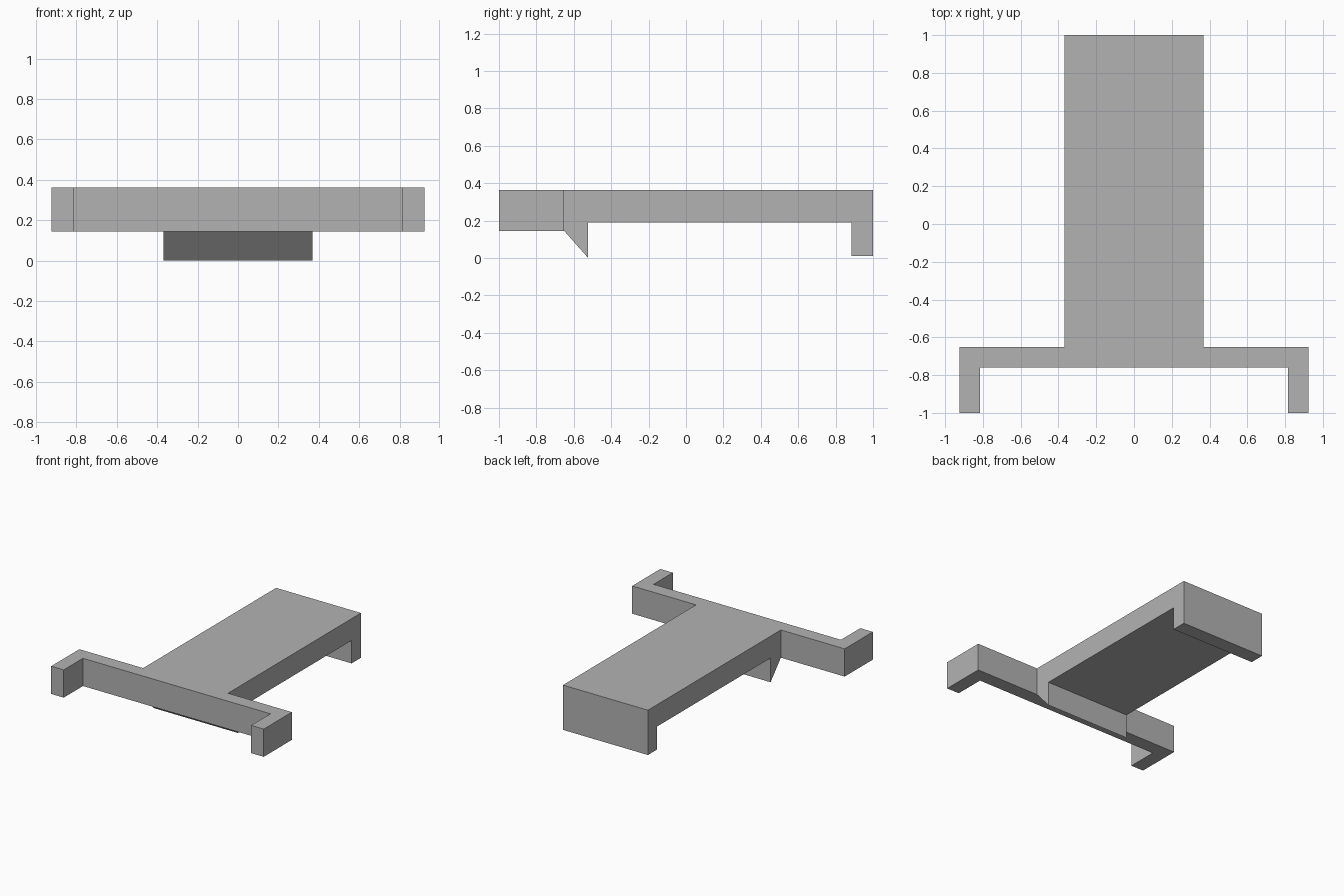
import bpy
import bmesh
from mathutils import Vector

cube = bpy.data.objects.get("Cube")
if cube:
    bpy.data.objects.remove(cube, do_unlink=True)

grey = bpy.data.materials.new("plain grey")
grey.use_nodes = True
colour = (0.45, 0.45, 0.45, 1)
grey.diffuse_color = colour
grey.node_tree.nodes["Principled BSDF"].inputs["Base Color"].default_value = colour

TOP, BAR_BOTTOM, UNDERSIDE = 0.362, 0.144, 0.19
BAR_BACK, BAR_FRONT = -0.651, -0.761
DECK_HALF, BAR_HALF, ARM_INNER = 0.369, 0.924, 0.815


def extruded(name, outline, offset):
    """Solid made by pushing a flat outline along an offset."""
    bm = bmesh.new()
    face = bm.faces.new([bm.verts.new(p) for p in outline])
    result = bmesh.ops.extrude_face_region(bm, geom=[face], use_keep_orig=True)
    moved = [g for g in result["geom"] if isinstance(g, bmesh.types.BMVert)]
    bmesh.ops.translate(bm, verts=moved, vec=Vector(offset))
    bmesh.ops.recalc_face_normals(bm, faces=bm.faces)
    mesh = bpy.data.meshes.new(name)
    bm.to_mesh(mesh)
    bm.free()
    mesh.materials.append(grey)
    obj = bpy.data.objects.new(name, mesh)
    bpy.context.collection.objects.link(obj)
    return obj


# Deck with a wedge at its front end and a square foot at its back end
side = [(BAR_BACK, TOP), (BAR_BACK, BAR_BOTTOM), (-0.523, 0),
        (-0.523, UNDERSIDE), (0.884, UNDERSIDE), (0.884, 0.01),
        (1, 0.01), (1, TOP)]
extruded("deck", [(-DECK_HALF, y, z) for y, z in side], (2 * DECK_HALF, 0, 0))

# Crossbar with two short arms reaching forward
half = [(BAR_HALF, BAR_BACK), (BAR_HALF, -1), (ARM_INNER, -1), (ARM_INNER, BAR_FRONT)]
plan = half + [(-x, y) for x, y in reversed(half)]
extruded("crossbar", [(x, y, BAR_BOTTOM) for x, y in plan], (0, 0, TOP - BAR_BOTTOM))
